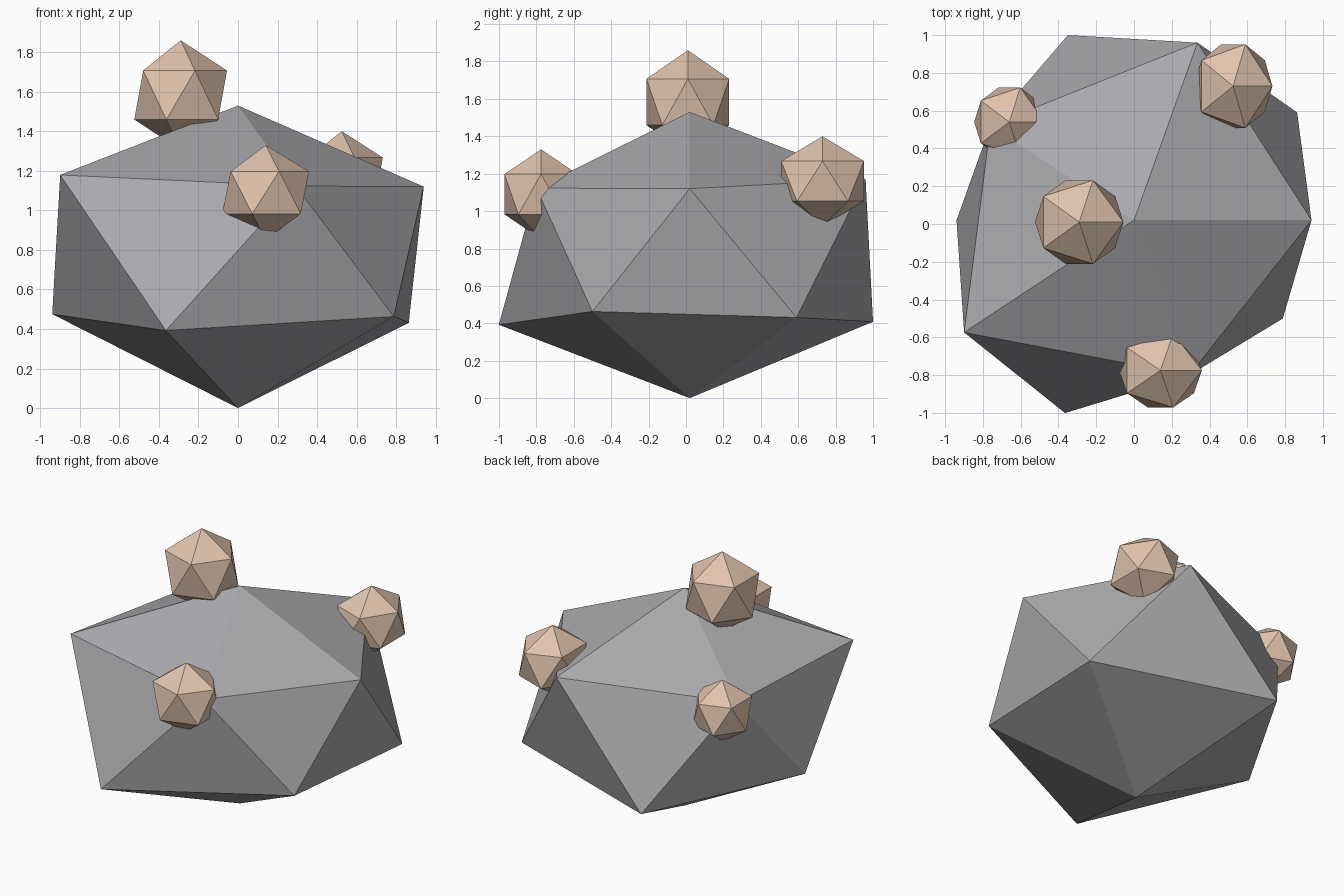
import bpy
import bmesh
from mathutils import Vector

if "Cube" in bpy.data.objects:
    bpy.data.objects.remove(bpy.data.objects["Cube"])


def material(name, color):
    mat = bpy.data.materials.new(name)
    mat.diffuse_color = (*color, 1)
    mat.use_nodes = True
    mat.node_tree.nodes["Principled BSDF"].inputs["Base Color"].default_value = mat.diffuse_color
    return mat


def rock(name, centre, scale, mat, stretch=None):
    """Flat-shaded icosahedron; stretch pushes each corner in or out."""
    bm = bmesh.new()
    bmesh.ops.create_icosphere(bm, subdivisions=1, radius=1)
    for i, v in enumerate(bm.verts):
        s = stretch[i] if stretch else 1
        v.co = Vector(centre) + Vector(a * b * s for a, b in zip(v.co, scale))
    mesh = bpy.data.meshes.new(name)
    bm.to_mesh(mesh)
    bm.free()
    mesh.materials.append(mat)
    obj = bpy.data.objects.new(name, mesh)
    bpy.context.collection.objects.link(obj)


grey = material("dark_grey", (0.40, 0.40, 0.42))
tan = material("tan", (0.75, 0.55, 0.42))

# Large boulder: corners listed bottom, lower ring, upper ring, top
rock("boulder", (0, 0.02, 0.7975), (1.1, 1.0, 0.755), grey,
     [1.056,
      0.99, 1.2, 0.955, 1.152, 1.085,
      0.964, 1.13, 0.955, 1.105, 0.955,
      0.97])

# Small stones sunk into the boulder
rock("top_stone", (-0.29, 0.01, 1.583), (0.262, 0.26, 0.277), tan)
rock("front_stone", (0.14, -0.775, 1.09), (0.245, 0.23, 0.24), tan)
rock("right_stone", (0.525, 0.73, 1.16), (0.232, 0.26, 0.24), tan)
rock("left_stone", (-0.66, 0.54, 1.045), (0.208, 0.215, 0.215), tan)
